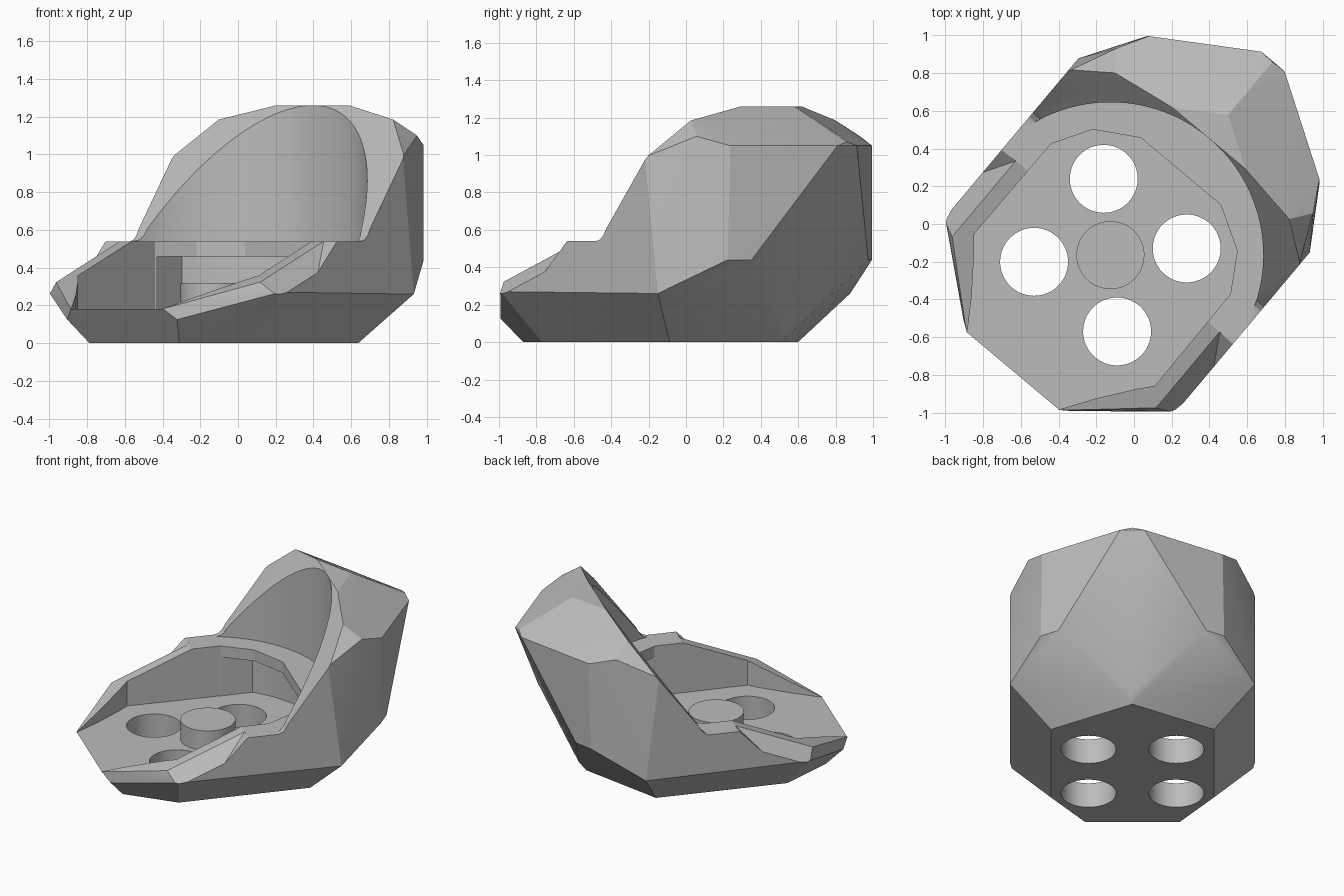
import bpy, bmesh, math
from mathutils import Matrix

cube = bpy.data.objects.get("Cube")
if cube:
    bpy.data.objects.remove(cube, do_unlink=True)

# Local frame: +x runs toward the tall back, y is the mirror direction
FRAME = Matrix.Translation((-0.125, -0.165, 0)) @ Matrix.Rotation(math.radians(50), 4, 'Z')
WALL = 0.62

grey = bpy.data.materials.new("plain grey")
grey.use_nodes = True
grey.diffuse_color = (0.5, 0.5, 0.5, 1)
grey.node_tree.nodes["Principled BSDF"].inputs["Base Color"].default_value = (0.5, 0.5, 0.5, 1)


def make_object(name, bm):
    bmesh.ops.recalc_face_normals(bm, faces=bm.faces[:])
    mesh = bpy.data.meshes.new(name)
    bm.to_mesh(mesh)
    bm.free()
    ob = bpy.data.objects.new(name, mesh)
    bpy.context.collection.objects.link(ob)
    ob.matrix_world = FRAME
    mesh.materials.append(grey)
    return ob


def hull(name, points):
    bm = bmesh.new()
    for p in points:
        bm.verts.new(p)
    res = bmesh.ops.convex_hull(bm, input=bm.verts[:])
    loose = {v for v in res["geom_interior"] + res["geom_unused"] if isinstance(v, bmesh.types.BMVert)}
    bmesh.ops.delete(bm, geom=list(loose), context='VERTS')
    return make_object(name, bm)


def prism(name, points, offset):
    bm = bmesh.new()
    face = bm.faces.new([bm.verts.new(p) for p in points])
    res = bmesh.ops.extrude_face_region(bm, geom=[face])
    moved = [g for g in res["geom"] if isinstance(g, bmesh.types.BMVert)]
    bmesh.ops.translate(bm, verts=moved, vec=offset)
    return make_object(name, bm)


def cylinder(name, x, y, radius, z0, z1, sides=64):
    ring = [(x + radius * math.cos(a), y + radius * math.sin(a), z0)
            for a in (math.tau * i / sides for i in range(sides))]
    return prism(name, ring, (0, 0, z1 - z0))


def cut(target, cutter):
    cutter.hide_render = True
    mod = target.modifiers.new("cut", 'BOOLEAN')
    mod.operation = 'DIFFERENCE'
    mod.solver = 'EXACT'
    mod.object = cutter
    bpy.context.view_layer.objects.active = target
    bpy.ops.object.modifier_apply(modifier=mod.name)
    bpy.data.objects.remove(cutter, do_unlink=True)


def mirrored(points):
    return points + [(x, -y, z) for x, y, z in points if y]


# Faceted solid body
body = hull("faceted_body", mirrored([
    (-0.66, 0.31, 0), (-0.34, 0.533, 0), (0.55, 0.533, 0), (0.88, 0, 0),
    (-0.81, 0.31, 0.19), (-0.76, 0.38, 0.125), (-0.41, 0.8, 0.27), (-0.46, 0.705, 0.335),
    (0.69, 0.8, 0.26), (1.01, 0.6, 0.44), (1.08, 0.485, 0.44), (0.93, 0, 0.065),
    (0.60, 0.8, 0.99), (0.75, 0.6, 1.188), (0.80, 0.27, 1.26), (0.97, 0, 1.26),
    (0.86, 0.68, 1.10), (1.02, 0.59, 1.05), (1.34, 0.08, 1.05), (1.335, 0, 1.07)]))

# Side profile: sloping rim, level shoulder, leaning shield
profile = [(-1.1, 0.06), (0.06, 0.54), (0.26, 0.54), (0.285, 0.548), (0.31, 0.57),
           (0.33, 0.607), (0.93, 1.423), (0.93, 1.6), (-1.1, 1.6)]
cut(body, prism("profile_cutter", [(x, -1.2, z) for x, z in profile], (0, 2.4, 0)))

# Bevels along the outside of the sloping rims
for side in (-1, 1):
    wedge = [(0.06, 0.705, 0.54), (0.045, 0.9, 0.54), (-0.26, 0.895, 0.21),
             (-0.6, 0.705, 0.267), (-0.6, 0.905, 0.06), (0.115, 0.705, 0.6),
             (0.11, 0.9, 0.6), (-0.6, 0.705, 0.6), (-0.6, 0.905, 0.6)]
    cut(body, hull("rim_bevel_cutter", [(x, side * y, z) for x, y, z in wedge]))

# Round bowl in the shield
cut(body, cylinder("bowl_cutter", 0, 0, 0.81, 0.54, 1.7, 128))

# Tray with vertical walls, open at the front
half = [(0.58, 0.275), (0.45, 0.5), (0.25, WALL), (-0.38, 0.625),
        (-0.45, 0.565), (-0.63, 0.43), (-0.82, 0.305), (-1.0, 0.25)]
outline = half + [(x, -y) for x, y in reversed(half)]
cut(body, prism("tray_cutter", [(x, y, 0.18) for x, y in outline], (0, 0, 1)))

# Rounded undercut below the back lip
reach = 0.776
limit = math.asin((WALL - 0.002) / reach)
arc = [(reach * math.cos(limit * i / 12), reach * math.sin(limit * i / 12), 0.18)
       for i in range(-12, 13)]
slot = [(0.2, -0.55, 0.18), (0.25, 0.002 - WALL, 0.18)] + arc
slot += [(0.25, WALL - 0.002, 0.18), (0.2, 0.55, 0.18)]
cut(body, prism("undercut_cutter", slot, (0, 0, 0.28)))

# Four through holes in the tray floor
for sx in (-1, 1):
    for sy in (-1, 1):
        cut(body, cylinder("hole_cutter", sx * 0.287, sy * 0.287, 0.18, -0.1, 0.3))

# Raised centre pin
pin = cylinder("centre_pin", 0, 0, 0.18, 0.1, 0.32)

# Smooth curved walls, keep facets crisp
bpy.ops.object.select_all(action='DESELECT')
for ob in (body, pin):
    ob.select_set(True)
    bpy.context.view_layer.objects.active = ob
bpy.ops.object.shade_smooth_by_angle(angle=math.radians(20))
